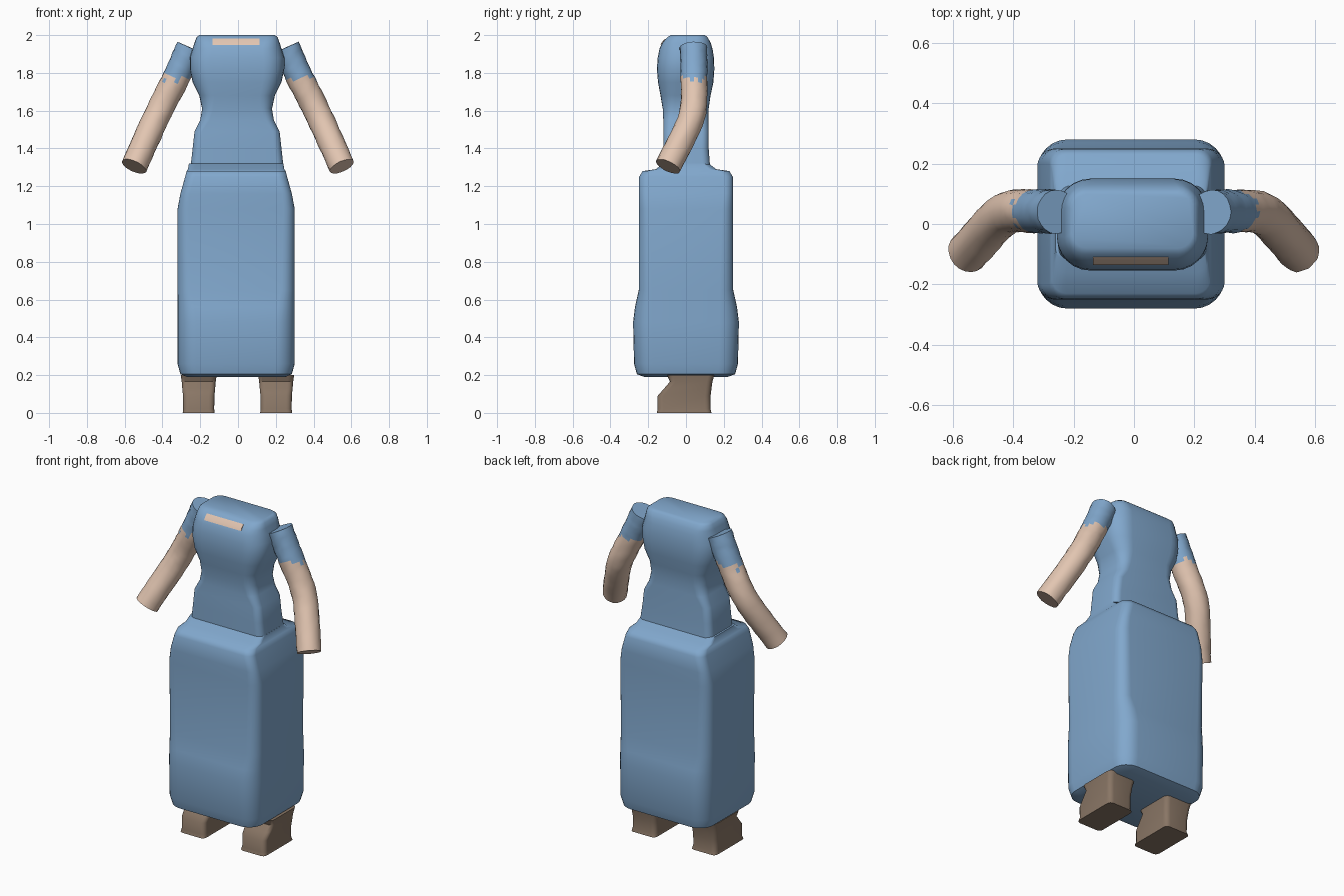
import bpy, bmesh, math, random
from mathutils import Vector

random.seed(4)
default = bpy.data.objects.get("Cube")
if default:
    bpy.data.objects.remove(default)


def make_material(name, colour):
    mat = bpy.data.materials.new(name)
    mat.use_nodes = True
    mat.diffuse_color = (*colour, 1)
    mat.node_tree.nodes["Principled BSDF"].inputs["Base Color"].default_value = (*colour, 1)
    return mat


BLUE = make_material("blue cloth", (0.22, 0.39, 0.61))
SKIN = make_material("pale skin", (0.76, 0.56, 0.44))
BROWN = make_material("brown leather", (0.25, 0.18, 0.13))


def rounded_rect(half_x, front, back, radius, z, centre_x=0, steps=6):
    """Horizontal outline with rounded corners, running anticlockwise."""
    middle, half_y = (front + back) / 2, (back - front) / 2
    points = []
    for corner, (sx, sy) in enumerate([(1, 1), (-1, 1), (-1, -1), (1, -1)]):
        for i in range(steps + 1):
            angle = (corner + i / steps) * math.pi / 2
            points.append(Vector((
                centre_x + sx * (half_x - radius) + radius * math.cos(angle),
                middle + sy * (half_y - radius) + radius * math.sin(angle), z)))
    return points


def loft(name, rings, materials, rule=None, angle=50):
    """Skin closed rings in order, cap both ends, colour faces by rule."""
    bm = bmesh.new()
    loops = [[bm.verts.new(p) for p in ring] for ring in rings]
    for low, high in zip(loops, loops[1:]):
        for i in range(len(low)):
            j = (i + 1) % len(low)
            bm.faces.new((low[i], low[j], high[j], high[i]))
    bm.faces.new(loops[0][::-1])
    bm.faces.new(loops[-1])
    bmesh.ops.recalc_face_normals(bm, faces=bm.faces)
    if rule:
        for face in bm.faces:
            face.material_index = rule(face.calc_center_median())
    mesh = bpy.data.meshes.new(name)
    bm.to_mesh(mesh)
    bm.free()
    for mat in materials:
        mesh.materials.append(mat)
    obj = bpy.data.objects.new(name, mesh)
    bpy.context.collection.objects.link(obj)
    bpy.ops.object.select_all(action="DESELECT")
    obj.select_set(True)
    bpy.context.view_layer.objects.active = obj
    bpy.ops.object.shade_smooth_by_angle(angle=math.radians(angle))
    return obj


# Skirt: half width, half depth, corner radius, height
skirt = [
    (.26, .22, .07, .19), (.295, .26, .09, .205), (.31, .275, .1, .26),
    (.31, .28, .1, .48), (.31, .27, .09, .56), (.31, .25, .07, .65),
    (.31, .25, .06, 1.08), (.295, .25, .05, 1.16), (.27, .248, .05, 1.25),
    (.262, .23, .05, 1.28), (.255, .16, .04, 1.29), (.25, .12, .04, 1.32)]
loft("skirt", [rounded_rect(x, -y, y, r, z, -.01) for x, y, r, z in skirt], [BLUE])

# Bodice: half width, front, back, corner radius, height
bodice = [
    (.25, -.12, .13, .04, 1.27), (.235, -.12, .12, .04, 1.4),
    (.225, -.12, .12, .04, 1.49), (.195, -.12, .12, .05, 1.55),
    (.185, -.123, .12, .06, 1.61), (.2, -.135, .13, .08, 1.68),
    (.235, -.148, .145, .1, 1.75), (.25, -.154, .15, .11, 1.82),
    (.25, -.15, .148, .11, 1.88), (.235, -.14, .14, .1, 1.93),
    (.225, -.125, .13, .08, 1.96), (.215, -.1, .115, .06, 1.988),
    (.2, -.08, .1, .05, 2.0)]
loft("bodice", [rounded_rect(x, f, b, r, z, -.005) for x, f, b, r, z in bodice], [BLUE])

# Bare neckline strip lying on the upper front of the bodice
loft("neckline", [
    [Vector((side * .125 - .01, y, z)) for y, z in
     [(-.136, 1.948), (-.129, 1.961), (-.111, 1.981), (-.106, 1.976), (-.122, 1.956)]]
    for side in (-1, 1)], [SKIN], angle=20)


def arm_rings(side, sides=20, steps=24):
    """Tube rings along a bent path from shoulder to wrist."""
    path = [Vector(p) for p in [(.255, .04, 1.935), (.33, .042, 1.77),
                                (.43, .03, 1.57), (.55, -.095, 1.305)]]
    rings = []
    for k in range(steps + 1):
        t = k / steps * (len(path) - 1)
        i = min(int(t), len(path) - 2)
        u = t - i
        a, b = path[i], path[i + 1]
        before = (b - path[i - 1]) / 2 if i else b - a
        after = (path[i + 2] - a) / 2 if i + 2 < len(path) else b - a
        # Smooth Hermite step through the joints
        centre = (a * (1 + 2 * u) * (1 - u) ** 2 + before * u * (1 - u) ** 2
                  + b * u * u * (3 - 2 * u) + after * u * u * (u - 1))
        direction = before.lerp(after, u).normalized()
        across = Vector((0, 1, 0)).cross(direction).normalized()
        depth = direction.cross(across)
        ring = []
        for n in range(sides):
            angle = 2 * math.pi * n / sides
            radius = (.073 - .004 * k / steps) * random.uniform(.97, 1.03)
            p = centre + radius * (across * math.cos(angle) + depth * math.sin(angle))
            ring.append(Vector((p.x * side, p.y, p.z)))
        rings.append(ring)
    return rings


def sleeve_rule(centre):
    # Ragged cuff between sleeve and bare arm
    return 0 if centre.z > 1.775 + random.uniform(-.02, .02) else 1


# Shoe: half width, front, back, corner radius, height
shoe = [(.085, -.155, .135, .025, 0), (.082, -.15, .13, .03, .02),
        (.083, -.15, .13, .03, .09), (.087, -.115, .135, .03, .13),
        (.09, -.085, .14, .03, .165), (.095, -.1, .15, .03, .2)]

for side, label in ((1, "left"), (-1, "right")):
    loft(label + "_arm", arm_rings(side), [BLUE, SKIN], sleeve_rule)
    loft(label + "_shoe",
         [rounded_rect(x, f, b, r, z, side * .205 - .003, 4) for x, f, b, r, z in shoe],
         [BROWN])
